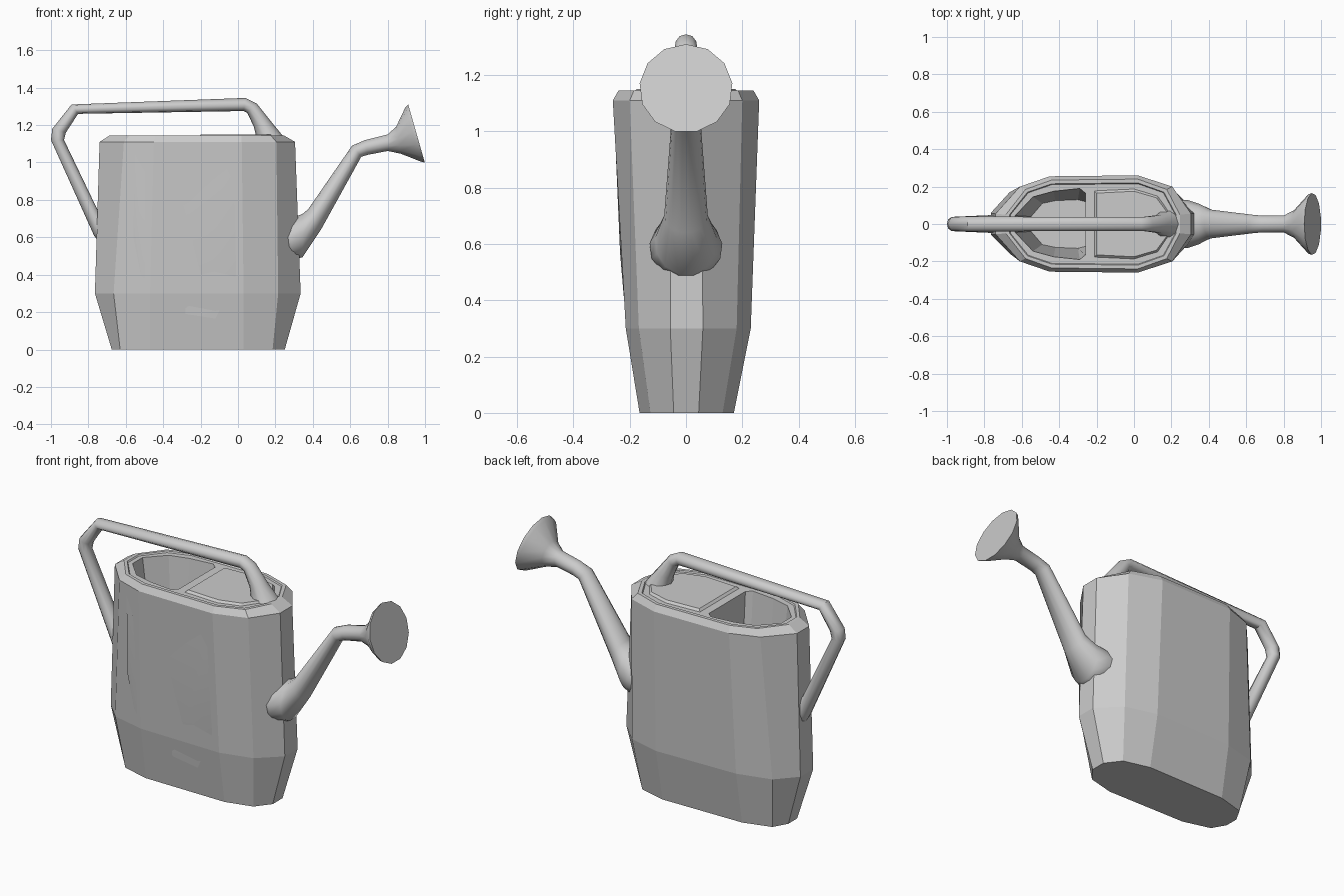
import bpy, bmesh, math
from mathutils import Vector
from mathutils.bvhtree import BVHTree

if "Cube" in bpy.data.objects:
    bpy.data.objects.remove(bpy.data.objects["Cube"])


def loft(name, rings, smooth=None):
    """Skin a stack of equal-length rings and cap both ends."""
    bm = bmesh.new()
    rows = [[bm.verts.new(p) for p in ring] for ring in rings]
    n = len(rows[0])
    for a, b in zip(rows, rows[1:]):
        for i in range(n):
            j = (i + 1) % n
            bm.faces.new((a[i], a[j], b[j], b[i]))
    bm.faces.new(rows[0][::-1])
    bm.faces.new(rows[-1])
    bmesh.ops.recalc_face_normals(bm, faces=bm.faces)
    return finish(name, bm, smooth)


def finish(name, bm, smooth=None):
    mesh = bpy.data.meshes.new(name)
    bm.to_mesh(mesh)
    bm.free()
    ob = bpy.data.objects.new(name, mesh)
    bpy.context.collection.objects.link(ob)
    if smooth:
        bpy.ops.object.select_all(action='DESELECT')
        ob.select_set(True)
        bpy.context.view_layer.objects.active = ob
        bpy.ops.object.shade_smooth_by_angle(angle=math.radians(smooth))
    return ob


def mirrored(z, half, front=1.0):
    """Half outline (y > 0, left to right) mirrored into a closed ring at height z."""
    return ([(x, y, z) for x, y in half]
            + [(x, -y * front, z) for x, y in reversed(half)])


def tube(name, stations, sides, smooth):
    """Each station: outer x,z / inner x,z of the silhouette and half width in y."""
    rings = []
    for ax, az, bx, bz, w in stations:
        a, b = Vector((ax, 0, az)), Vector((bx, 0, bz))
        mid, arm = (a + b) / 2, (a - b) / 2
        rings.append([mid + arm * math.cos(t) + Vector((0, w * math.sin(t), 0))
                      for t in (2 * math.pi * i / sides for i in range(sides))])
    return loft(name, rings, smooth)


# Body: outer wall, bevelled rim, deck and tapered filling hole in one skin
body = loft("can_body", [
    mirrored(0.0, [(-.675, .04), (-.63, .12), (-.47, .165), (.03, .17), (.185, .13), (.25, .045)], .97),
    mirrored(0.3, [(-.765, .06), (-.665, .17), (-.47, .22), (.03, .23), (.215, .18), (.335, .06)], .93),
    mirrored(1.11, [(-.74, .055), (-.61, .20), (-.45, .255), (.02, .26), (.205, .20), (.305, .055)]),
    mirrored(1.145, [(-.685, .05), (-.58, .185), (-.44, .235), (.02, .24), (.175, .185), (.245, .05)]),
    mirrored(1.145, [(-.665, .05), (-.57, .17), (-.44, .215), (.02, .22), (.16, .17), (.225, .05)]),
    mirrored(1.138, [(-.66, .05), (-.565, .167), (-.44, .21), (.02, .215), (.157, .167), (.22, .05)]),
    mirrored(1.138, [(-.635, .045), (-.54, .145), (-.43, .175), (-.29, .19), (-.26, .165), (-.26, .05)]),
    mirrored(0.5, [(-.55, .04), (-.49, .11), (-.42, .125), (-.30, .13), (-.26, .12), (-.26, .04)]),
])

# Slightly raised panel on the deck
loft("deck_panel", [
    mirrored(1.13, [(-.22, .185), (0, .195), (.13, .155), (.2, .05)]),
    mirrored(1.15, [(-.20, .165), (0, .175), (.12, .14), (.19, .045)]),
])

# Faint uneven patches on the front wall
tree = BVHTree.FromPolygons([v.co.copy() for v in body.data.vertices],
                            [p.vertices[:] for p in body.data.polygons])


def on_front(x, z, lift):
    hit = tree.ray_cast(Vector((x, -2, z)), Vector((0, 1, 0)))[0]
    return hit - Vector((0, lift, 0))


def patch(name, outline, lift):
    bm = bmesh.new()
    cx = sum(p[0] for p in outline) / len(outline)
    cz = sum(p[1] for p in outline) / len(outline)
    centre = bm.verts.new(on_front(cx, cz, lift))
    rim = [bm.verts.new(on_front(x, z, .001)) for x, z in outline]
    for i in range(len(rim)):
        bm.faces.new((centre, rim[i - 1], rim[i]))
    bmesh.ops.recalc_face_normals(bm, faces=bm.faces)
    if bm.faces[:][0].normal.y > 0:
        bmesh.ops.reverse_faces(bm, faces=bm.faces)
    finish(name, bm, 40)


patch("front_patch_large", [(-.30, .78), (-.06, .965), (-.02, .9), (-.01, .4), (-.12, .165), (-.28, .19)], .008)
patch("front_patch_small", [(-.55, 1.04), (-.50, .95), (-.49, .25), (-.56, .6)], .006)

# Handle: from the back wall, over the top, to the deck
tube("handle", [
    (-.72, .54, -.70, .70, .055),
    (-.77, .61, -.755, .755, .05),
    (-1.0, 1.12, -.93, 1.12, .04),
    (-.993, 1.18, -.92, 1.16, .04),
    (-.89, 1.31, -.855, 1.26, .042),
    (.04, 1.345, .03, 1.275, .038),
    (.10, 1.315, .05, 1.265, .042),
    (.18, 1.215, .085, 1.19, .05),
    (.25, 1.13, .10, 1.13, .075),
], 10, 45)

# Spout: flared root, straight neck, elbow and sprinkler rose
tube("spout", [
    (.22, .68, .24, .50, .125),
    (.28, .70, .29, .475, .13),
    (.345, .725, .345, .49, .11),
    (.375, .75, .445, .64, .078),
    (.61, 1.09, .66, 1.03, .05),
    (.68, 1.12, .695, 1.04, .045),
    (.80, 1.15, .80, 1.06, .045),
    (.845, 1.19, .87, 1.045, .075),
    (.895, 1.295, .98, 1.0, .16),
    (.91, 1.31, 1.0, .995, .166),
], 13, 45)
